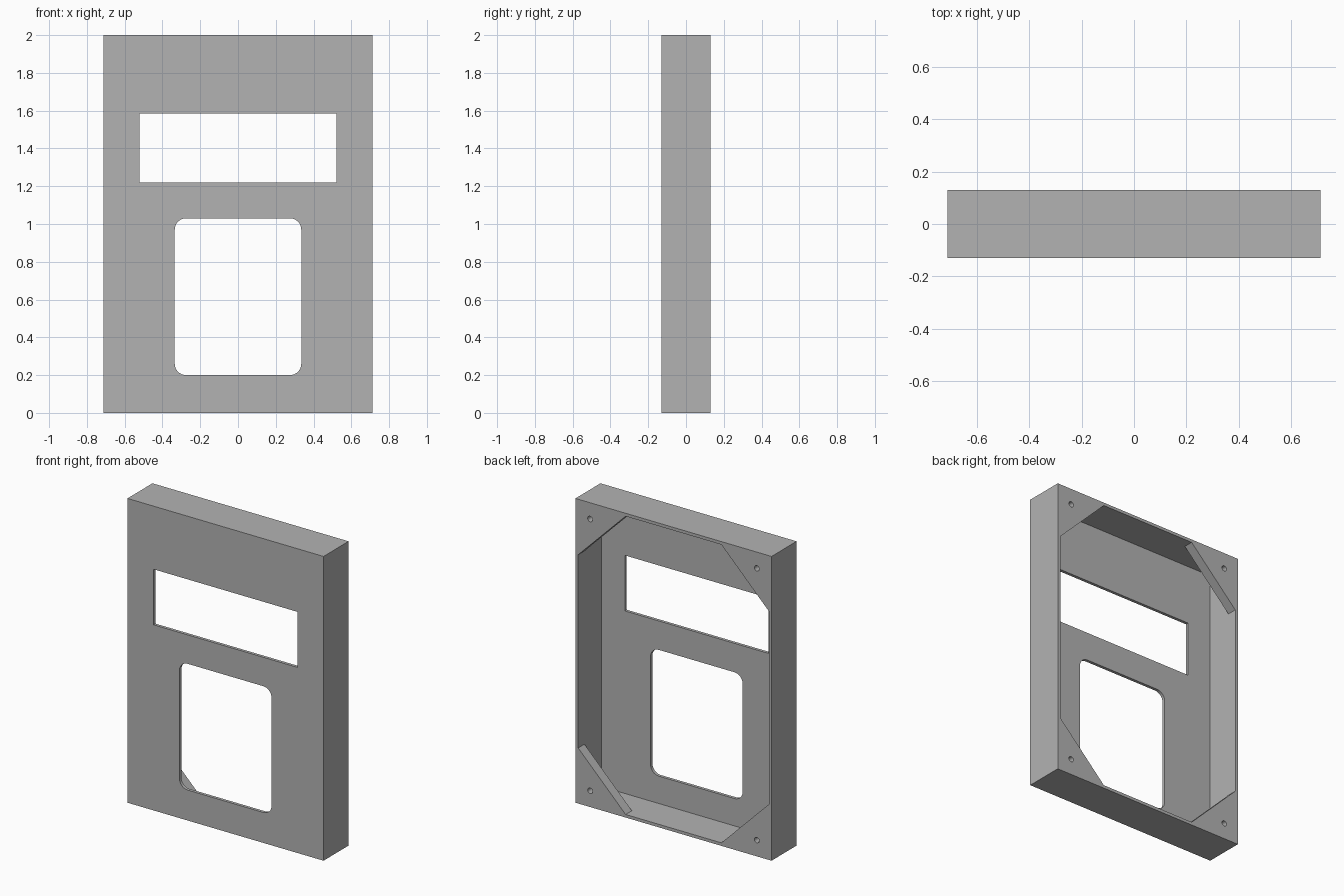
import bpy, bmesh, math
from mathutils import Vector

cube = bpy.data.objects.get("Cube")
if cube:
    bpy.data.objects.remove(cube, do_unlink=True)

HALF_W, HALF_D, HEIGHT = 0.713, 0.13, 2.0
WALL, GUSSET_LEG, GUSSET_DEPTH = 0.02, 0.345, 0.065
HOLE_INSET, HOLE_R = 0.107, 0.018

grey = bpy.data.materials.new("plain grey")
grey.use_nodes = True
colour = (0.45, 0.45, 0.45, 1)
grey.diffuse_color = colour
grey.node_tree.nodes["Principled BSDF"].inputs["Base Color"].default_value = colour


def prism(name, outline, y0, y1):
    """Extrude an x-z outline from y0 to y1."""
    bm = bmesh.new()
    face = bm.faces.new([bm.verts.new((x, y0, z)) for x, z in outline])
    ext = bmesh.ops.extrude_face_region(bm, geom=[face])
    verts = [v for v in ext["geom"] if isinstance(v, bmesh.types.BMVert)]
    bmesh.ops.translate(bm, verts=verts, vec=Vector((0, y1 - y0, 0)))
    bmesh.ops.recalc_face_normals(bm, faces=bm.faces)
    mesh = bpy.data.meshes.new(name)
    bm.to_mesh(mesh)
    bm.free()
    mesh.materials.append(grey)
    obj = bpy.data.objects.new(name, mesh)
    bpy.context.collection.objects.link(obj)
    return obj


def rect(x, z0, z1):
    return [(-x, z0), (x, z0), (x, z1), (-x, z1)]


def chamfered(x, z0, z1, c):
    return [(-x + c, z0), (x - c, z0), (x, z0 + c), (x, z1 - c),
            (x - c, z1), (-x + c, z1), (-x, z1 - c), (-x, z0 + c)]


def rounded(x, z0, z1, r, steps=8):
    centres = [(x - r, z1 - r), (-x + r, z1 - r), (-x + r, z0 + r), (x - r, z0 + r)]
    points = []
    for i, (cx, cz) in enumerate(centres):
        for s in range(steps + 1):
            a = (i + s / steps) * math.pi / 2
            points.append((cx + r * math.cos(a), cz + r * math.sin(a)))
    return points


def circle(cx, cz, r, n=24):
    return [(cx + r * math.cos(2 * math.pi * i / n), cz + r * math.sin(2 * math.pi * i / n))
            for i in range(n)]


panel = prism("panel_housing", rect(HALF_W, 0, HEIGHT), -HALF_D, HALF_D)

# Hollow back, leaving thin walls, a front plate and four corner gussets
ix, iz0, iz1 = HALF_W - WALL, WALL, HEIGHT - WALL
cutters = [
    prism("cavity_cutter", rect(ix, iz0, iz1), -HALF_D + WALL, HALF_D - GUSSET_DEPTH),
    prism("back_opening_cutter", chamfered(ix, iz0, iz1, GUSSET_LEG), 0, HALF_D + 0.1),
    # Openings in the front plate
    prism("window_cutter", rect(0.522, 1.22, 1.585), -0.3, 0),
    prism("rounded_opening_cutter", rounded(0.335, 0.2, 1.03, 0.06), -0.3, 0),
]
# Screw holes through the gussets
for sx in (-1, 1):
    for z in (HOLE_INSET, HEIGHT - HOLE_INSET):
        cutters.append(prism("screw_hole_cutter",
                             circle(sx * (HALF_W - HOLE_INSET), z, HOLE_R), 0, 0.3))

for cutter in cutters:
    cutter.hide_render = True
    mod = panel.modifiers.new(cutter.name, 'BOOLEAN')
    mod.operation = 'DIFFERENCE'
    mod.solver = 'EXACT'
    mod.object = cutter

# Bake the cuts and drop the cutters
graph = bpy.context.evaluated_depsgraph_get()
baked = bpy.data.meshes.new_from_object(panel.evaluated_get(graph))
panel.modifiers.clear()
panel.data = baked
for cutter in cutters:
    bpy.data.objects.remove(cutter, do_unlink=True)

# Smooth only the rounded corners and holes
bpy.ops.object.select_all(action='DESELECT')
panel.select_set(True)
bpy.context.view_layer.objects.active = panel
bpy.ops.object.shade_smooth_by_angle(angle=math.radians(30))
